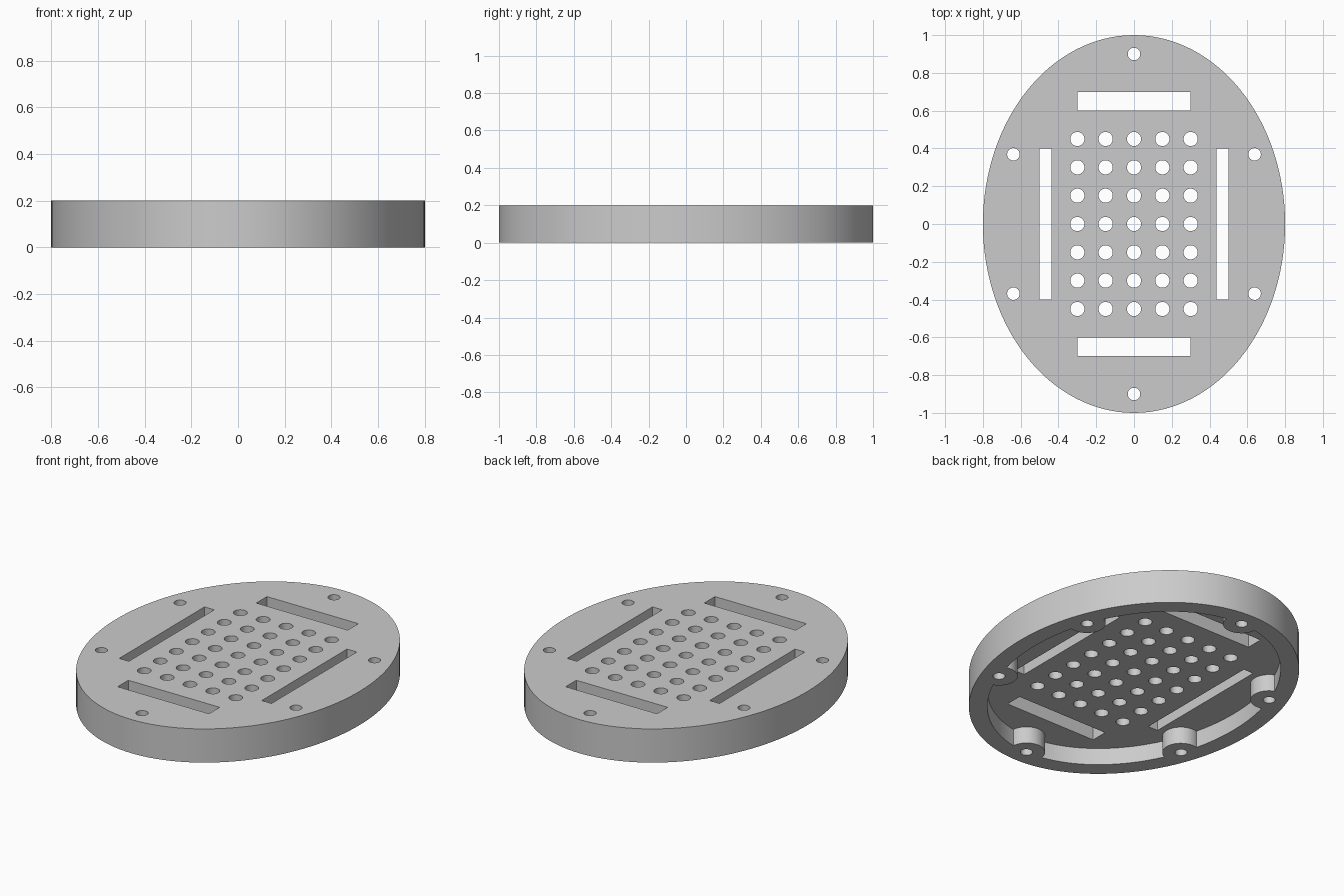
import bpy, bmesh, math
from mathutils import Matrix

if "Cube" in bpy.data.objects:
    bpy.data.objects.remove(bpy.data.objects["Cube"], do_unlink=True)

HEIGHT, DECK = 0.2, 0.1          # total height and underside of the deck
OUTER, INNER = (0.8, 1.0), (0.7, 0.9)

grey = bpy.data.materials.new("plain grey")
grey.use_nodes = True
colour = (0.6, 0.6, 0.6, 1)
grey.diffuse_color = colour
grey.node_tree.nodes["Principled BSDF"].inputs["Base Color"].default_value = colour


def add_disc(bm, x, y, rx, ry, z0, z1, sides):
    place = Matrix.Translation((x, y, (z0 + z1) / 2)) @ Matrix.Diagonal((rx, ry, z1 - z0, 1))
    bmesh.ops.create_cone(bm, cap_ends=True, segments=sides, radius1=1, radius2=1,
                          depth=1, matrix=place)


def add_box(bm, x, y, sx, sy, z0, z1):
    place = Matrix.Translation((x, y, (z0 + z1) / 2)) @ Matrix.Diagonal((sx, sy, z1 - z0, 1))
    bmesh.ops.create_cube(bm, size=1, matrix=place)


def make_object(name, bm):
    mesh = bpy.data.meshes.new(name)
    bm.to_mesh(mesh)
    bm.free()
    mesh.materials.append(grey)
    ob = bpy.data.objects.new(name, mesh)
    bpy.context.collection.objects.link(ob)
    return ob


def subtract(ob, cutter):
    bpy.context.view_layer.objects.active = ob
    mod = ob.modifiers.new("cut", 'BOOLEAN')
    mod.operation, mod.solver, mod.object = 'DIFFERENCE', 'EXACT', cutter
    bpy.ops.object.modifier_apply(modifier=mod.name)
    bpy.data.objects.remove(cutter, do_unlink=True)


# Screw points sit on the inner wall line, every sixty degrees
screws = []
for i in range(6):
    a = math.radians(30 + 60 * i)
    r = 1 / math.hypot(math.cos(a) / INNER[0], math.sin(a) / INNER[1])
    screws.append((r * math.cos(a), r * math.sin(a)))

# Oval body
bm = bmesh.new()
add_disc(bm, 0, 0, *OUTER, 0, HEIGHT, 128)
body = make_object("oval_cover", bm)

# Underside hollow, leaving the round screw bosses standing
bm = bmesh.new()
add_disc(bm, 0, 0, *INNER, -0.1, DECK, 128)
hollow = make_object("hollow_cutter", bm)
bm = bmesh.new()
for x, y in screws:
    add_disc(bm, x, y, 0.1, 0.1, -0.2, 0.3, 48)
subtract(hollow, make_object("boss_cutter", bm))
subtract(body, hollow)

# Screw holes, vent grid and four slots
bm = bmesh.new()
for x, y in screws:
    add_disc(bm, x, y, 0.033, 0.033, -0.1, 0.3, 32)
for i in range(-2, 3):
    for j in range(-3, 4):
        add_disc(bm, i * 0.15, j * 0.15, 0.0375, 0.0375, -0.1, 0.3, 32)
for s in (-1, 1):
    add_box(bm, 0, s * 0.65, 0.6, 0.1, -0.1, 0.3)
    add_box(bm, s * 0.468, 0, 0.064, 0.8, -0.1, 0.3)
subtract(body, make_object("hole_cutter", bm))

# Smooth walls with sharp rims
bpy.ops.object.select_all(action='DESELECT')
body.select_set(True)
bpy.context.view_layer.objects.active = body
bpy.ops.object.shade_smooth_by_angle(angle=math.radians(30))
